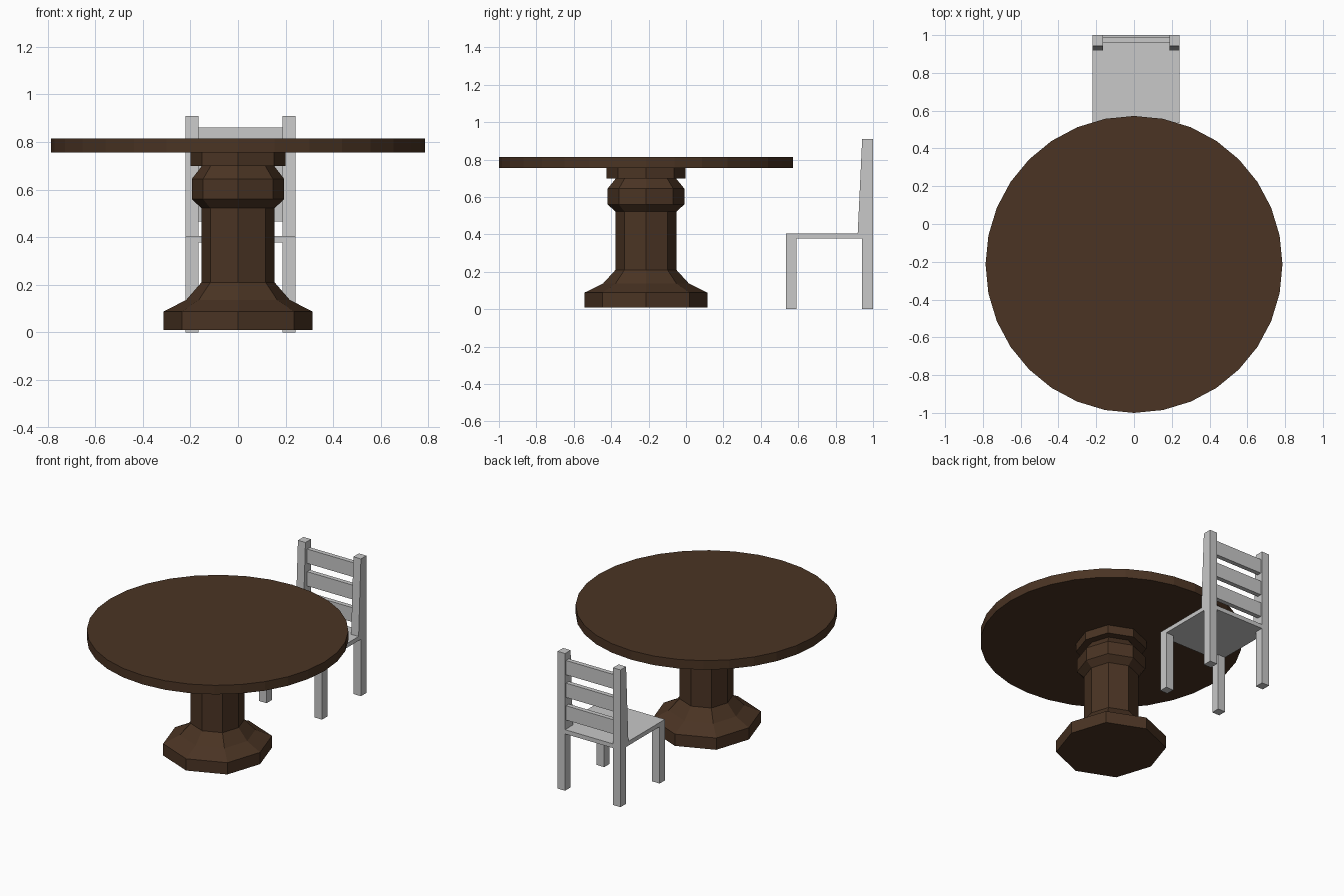
import bpy
import bmesh
import math

cube = bpy.data.objects.get("Cube")
if cube:
    bpy.data.objects.remove(cube, do_unlink=True)


def make_material(name, rgb):
    mat = bpy.data.materials.new(name)
    mat.use_nodes = True
    color = (*rgb, 1.0)
    mat.diffuse_color = color
    mat.node_tree.nodes["Principled BSDF"].inputs["Base Color"].default_value = color
    return mat


BROWN = make_material("dark brown wood", (0.069, 0.034, 0.017))
GREY = make_material("light grey", (0.58, 0.58, 0.58))
TABLE_Y = -0.214


def loft(name, rings, mat):
    """Join matching rings of points into a closed, capped solid."""
    bm = bmesh.new()
    loops = [[bm.verts.new(p) for p in ring] for ring in rings]
    n = len(loops[0])
    for low, high in zip(loops, loops[1:]):
        for i in range(n):
            j = (i + 1) % n
            bm.faces.new((low[i], low[j], high[j], high[i]))
    bm.faces.new(loops[0][::-1])
    bm.faces.new(loops[-1])
    bmesh.ops.recalc_face_normals(bm, faces=bm.faces)
    mesh = bpy.data.meshes.new(name)
    bm.to_mesh(mesh)
    bm.free()
    mesh.materials.append(mat)
    obj = bpy.data.objects.new(name, mesh)
    bpy.context.collection.objects.link(obj)
    return obj


def circle(radius, z, sides):
    step = math.tau / sides
    return [(radius * math.cos(i * step), TABLE_Y + radius * math.sin(i * step), z)
            for i in range(sides)]


def octagon(radius, z):
    """Hand-cut octagon, slightly narrower across its side corners."""
    ring = []
    for x, y, z in circle(radius, z, 8):
        on_side = abs(y - TABLE_Y) < 0.01
        ring.append((x * (0.945 if on_side else 1.01), y, z))
    return ring


def rect(x0, x1, y0, y1, z):
    return [(x0, y0, z), (x1, y0, z), (x1, y1, z), (x0, y1, z)]


def box(name, xs, ys, zs, mat=GREY):
    return loft(name, [rect(*xs, *ys, z) for z in zs], mat)


# Table: round top, square-edged collar and turned pedestal
loft("table_top", [circle(0.786, z, 32) for z in (0.755, 0.815)], BROWN)
loft("pedestal_collar", [octagon(0.211, z) for z in (0.70, 0.755)], BROWN)
profile = [(0.33, 0.01), (0.33, 0.088), (0.23, 0.137), (0.163, 0.21),
           (0.163, 0.522), (0.205, 0.56), (0.205, 0.645), (0.16, 0.70)]
loft("pedestal", [octagon(r, z) for r, z in profile], BROWN)

# Chair: seat, legs, tapered back posts and slats
LEFT, RIGHT = (0.187, 0.242), (-0.22, -0.165)
FRONT, REAR = (0.535, 0.59), (0.942, 1.0)
SEAT_BOTTOM, SEAT_TOP, POST_TOP = 0.377, 0.405, 0.91

box("seat", (RIGHT[0], LEFT[1]), (FRONT[0], REAR[1]), (SEAT_BOTTOM, SEAT_TOP))
for side, xs in (("left", LEFT), ("right", RIGHT)):
    box("front_leg_" + side, xs, FRONT, (0, SEAT_BOTTOM))
    box("rear_leg_" + side, xs, REAR, (0, SEAT_BOTTOM))
    loft("back_post_" + side,
         [rect(*xs, 0.918, REAR[1], SEAT_TOP), rect(*xs, *REAR, POST_TOP)], GREY)

for i in range(3):
    z = 0.465 + 0.15 * i
    box(f"back_slat_{i + 1}", (RIGHT[1], LEFT[0]), (0.96, 0.99), (z, z + 0.095))
